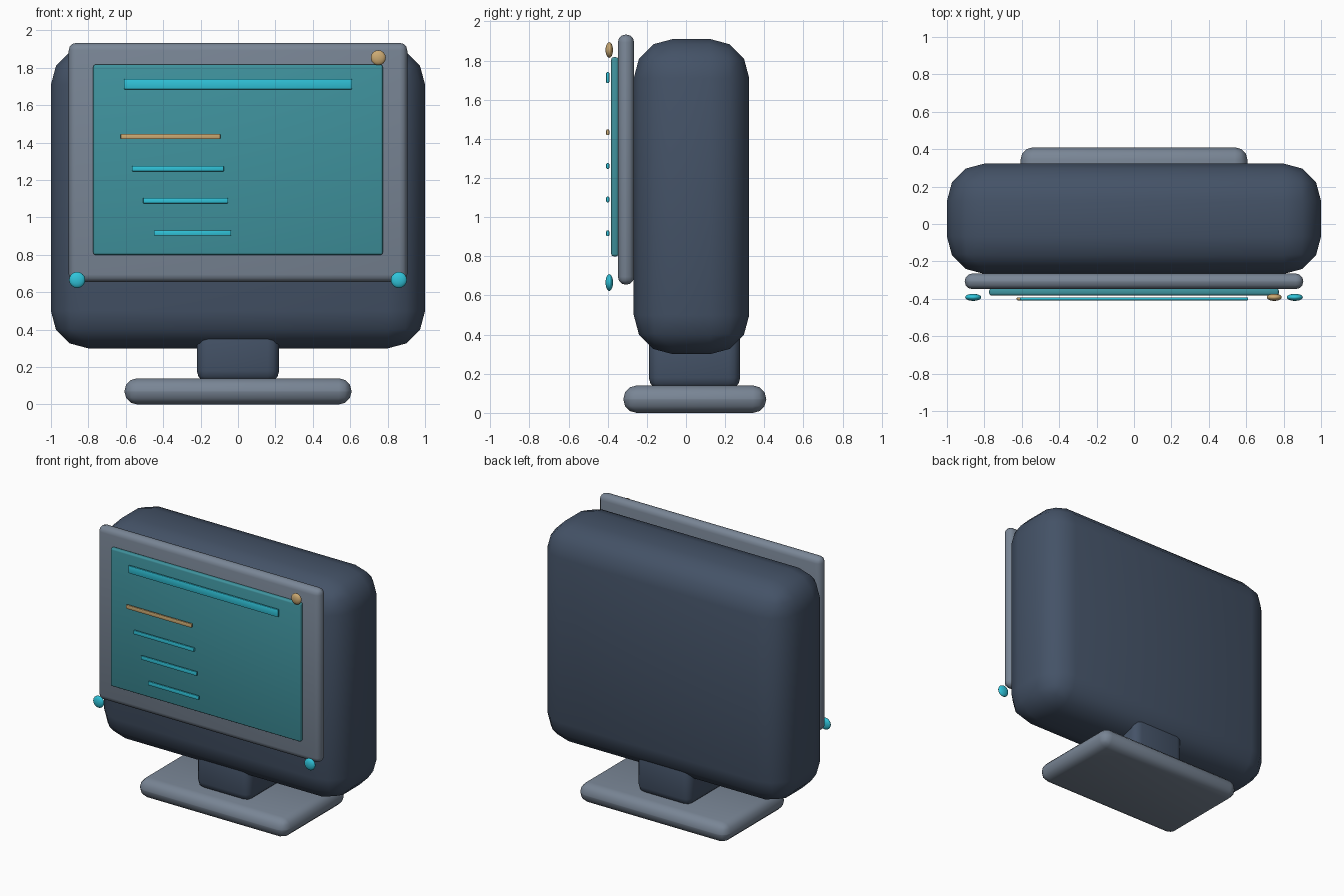
import bpy, math

if "Cube" in bpy.data.objects:
    bpy.data.objects.remove(bpy.data.objects["Cube"])


def material(name, rgb):
    m = bpy.data.materials.new(name)
    m.diffuse_color = (*rgb, 1)
    m.use_nodes = True
    m.node_tree.nodes["Principled BSDF"].inputs["Base Color"].default_value = m.diffuse_color
    return m


NAVY = material("navy", (0.058, 0.085, 0.135))
SLATE = material("slate", (0.19, 0.235, 0.30))
TEAL = material("teal", (0.05, 0.29, 0.34))
CYAN = material("cyan", (0.03, 0.55, 0.70))
AMBER = material("amber", (0.60, 0.40, 0.17))


def finish(ob, name, mat):
    ob.name = ob.data.name = name
    ob.data.materials.append(mat)
    return ob


def rounded_box(name, xs, ys, zs, radius, mat, segments=3):
    spans = (xs, ys, zs)
    bpy.ops.mesh.primitive_cube_add(size=1, location=[(a + b) / 2 for a, b in spans])
    ob = bpy.context.object
    ob.scale = [b - a for a, b in spans]
    bpy.ops.object.transform_apply(location=False, rotation=False, scale=True)
    bevel = ob.modifiers.new("rounding", 'BEVEL')
    bevel.width, bevel.segments = radius, segments
    bpy.ops.object.modifier_apply(modifier=bevel.name)
    bpy.ops.object.shade_smooth_by_angle(angle=math.radians(40))
    return finish(ob, name, mat)


def lamp(name, x, z, radius, mat):
    bpy.ops.mesh.primitive_uv_sphere_add(segments=20, ring_count=12, radius=1,
                                         location=(x, -0.392, z))
    ob = bpy.context.object
    ob.scale = (radius, 0.019, radius)
    bpy.ops.object.transform_apply(location=False, rotation=False, scale=True)
    bpy.ops.object.shade_smooth()
    return finish(ob, name, mat)


# Stand
rounded_box("base", (-0.607, 0.607), (-0.32, 0.41), (0, 0.14), 0.068, SLATE)
rounded_box("neck", (-0.22, 0.22), (-0.19, 0.277), (0.12, 0.44), 0.06, NAVY)

# Housing and display
rounded_box("housing", (-1, 1), (-0.267, 0.323), (0.30, 1.91), 0.2, NAVY)
rounded_box("bezel", (-0.905, 0.905), (-0.348, -0.265), (0.655, 1.933), 0.04, SLATE)
rounded_box("screen", (-0.774, 0.774), (-0.382, -0.345), (0.80, 1.817), 0.012, TEAL)

# Bars floating just in front of the screen
bars = [
    ("title_bar", -0.61, 0.61, 1.713, 0.056, CYAN),
    ("line_bar_1", -0.627, -0.094, 1.433, 0.029, AMBER),
    ("line_bar_2", -0.567, -0.075, 1.261, 0.029, CYAN),
    ("line_bar_3", -0.508, -0.053, 1.090, 0.029, CYAN),
    ("line_bar_4", -0.450, -0.037, 0.917, 0.029, CYAN),
]
for name, x0, x1, z, h, mat in bars:
    rounded_box(name, (x0, x1), (-0.408, -0.392), (z - h / 2, z + h / 2), 0.005, mat, 2)

# Indicator lamps
lamp("status_lamp", 0.75, 1.854, 0.04, AMBER)
for side, label in ((-1, "left"), (1, "right")):
    lamp(f"{label}_corner_lamp", side * 0.86, 0.666, 0.043, CYAN)
